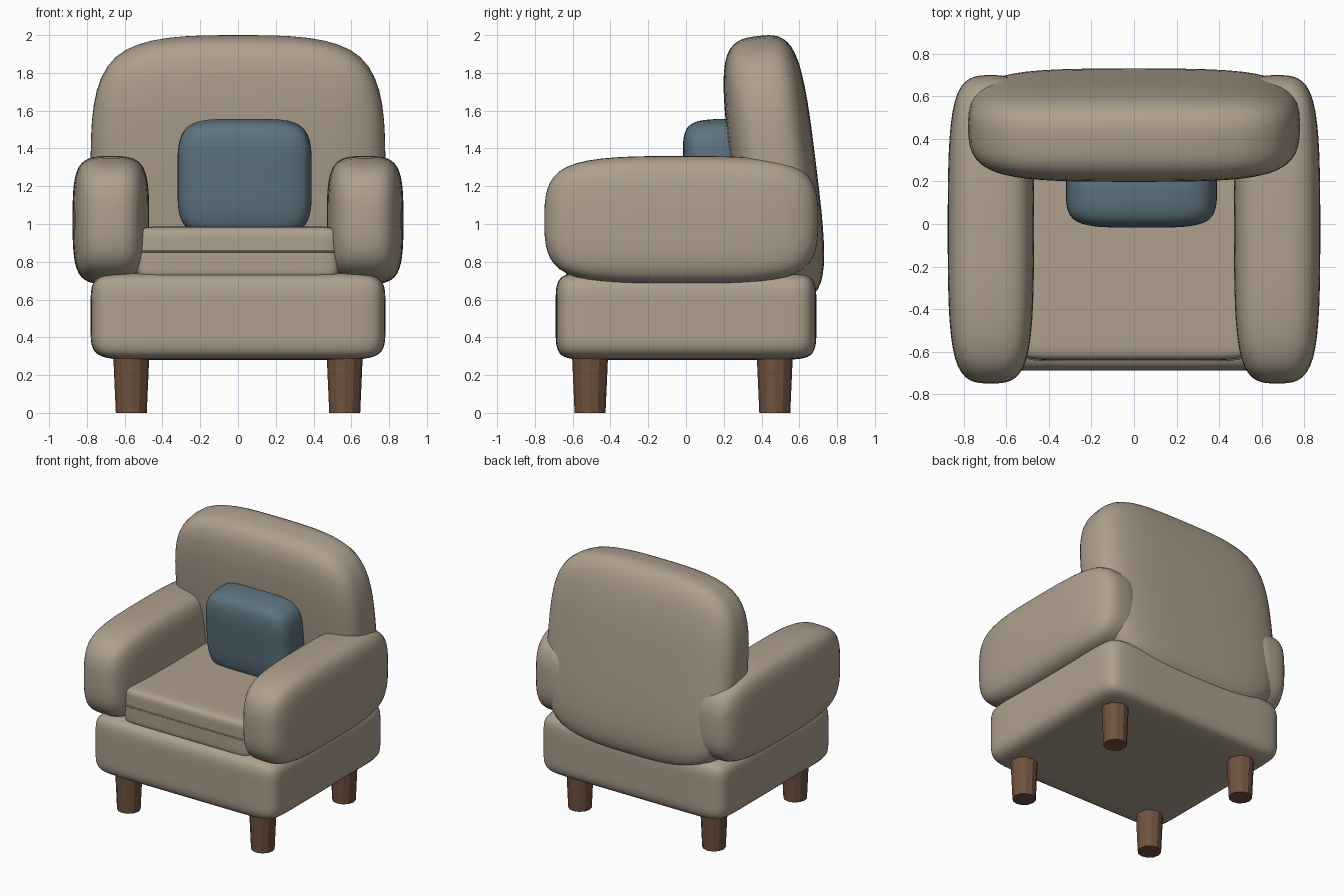
import bpy, bmesh, math
from mathutils import Matrix, Vector

if "Cube" in bpy.data.objects:
    bpy.data.objects.remove(bpy.data.objects["Cube"])


def material(name, rgb):
    m = bpy.data.materials.new(name)
    m.diffuse_color = (*rgb, 1)
    m.use_nodes = True
    m.node_tree.nodes["Principled BSDF"].inputs["Base Color"].default_value = m.diffuse_color
    return m


FABRIC = material("tan_fabric", (0.42, 0.35, 0.27))
BLUE = material("blue_fabric", (0.11, 0.17, 0.21))
WOOD = material("wood", (0.16, 0.085, 0.05))


def add_object(name, bm, mat):
    me = bpy.data.meshes.new(name)
    bm.to_mesh(me)
    bm.free()
    me.materials.append(mat)
    ob = bpy.data.objects.new(name, me)
    bpy.context.collection.objects.link(ob)
    return ob


def soft_box(name, center, half, loops, mat=FABRIC, tilt=0):
    """Padded box: cube cage with support loops at +-loops, subdivided smooth."""
    bm = bmesh.new()
    bmesh.ops.create_cube(bm, size=2)
    for axis in range(3):
        n = Vector([float(i == axis) for i in range(3)])
        for f in {loops[axis], -loops[axis]}:
            bmesh.ops.bisect_plane(bm, geom=bm.verts[:] + bm.edges[:] + bm.faces[:],
                                   plane_co=n * f, plane_no=n)
    bm.transform(Matrix.Diagonal((*half, 1)))
    for face in bm.faces:
        face.smooth = True
    ob = add_object(name, bm, mat)
    ob.location = center
    ob.rotation_euler.x = math.radians(tilt)
    sub = ob.modifiers.new("smooth", 'SUBSURF')
    sub.levels = sub.render_levels = 3
    return ob


# base and seat cushion with piping
soft_box("base", (0, 0, 0.512), (0.78, 0.69, 0.232), (0.65, 0.72, 0.35))
soft_box("seat_cushion", (0, -0.12, 0.845), (0.54, 0.52, 0.142), (0.75, 0.75, 0.5))
soft_box("seat_piping", (0, -0.12, 0.855), (0.544, 0.525, 0.009), (0.75, 0.75, 0))

# backrest leaning slightly forward
soft_box("backrest", (0, 0.465, 1.29), (0.78, 0.225, 0.71), (0, 0, 0), tilt=7)

# armrests
for s, side in ((-1, "left"), (1, "right")):
    soft_box(side + "_armrest", (s * 0.673, -0.025, 1.02), (0.203, 0.725, 0.34), (0, 0, 0))

# throw pillow, slightly off centre
soft_box("throw_pillow", (0.035, 0.16, 1.245), (0.355, 0.165, 0.31), (0.15, 0, 0.15), BLUE, tilt=5)

# tapered faceted legs
for y, row in ((-0.508, "front"), (0.47, "back")):
    for s, side in ((-1, "left"), (1, "right")):
        bm = bmesh.new()
        bmesh.ops.create_cone(bm, cap_ends=True, segments=12, radius1=0.082,
                              radius2=0.097, depth=0.34)
        ob = add_object(f"{row}_{side}_leg", bm, WOOD)
        ob.location = (s * 0.565, y, 0.17)
